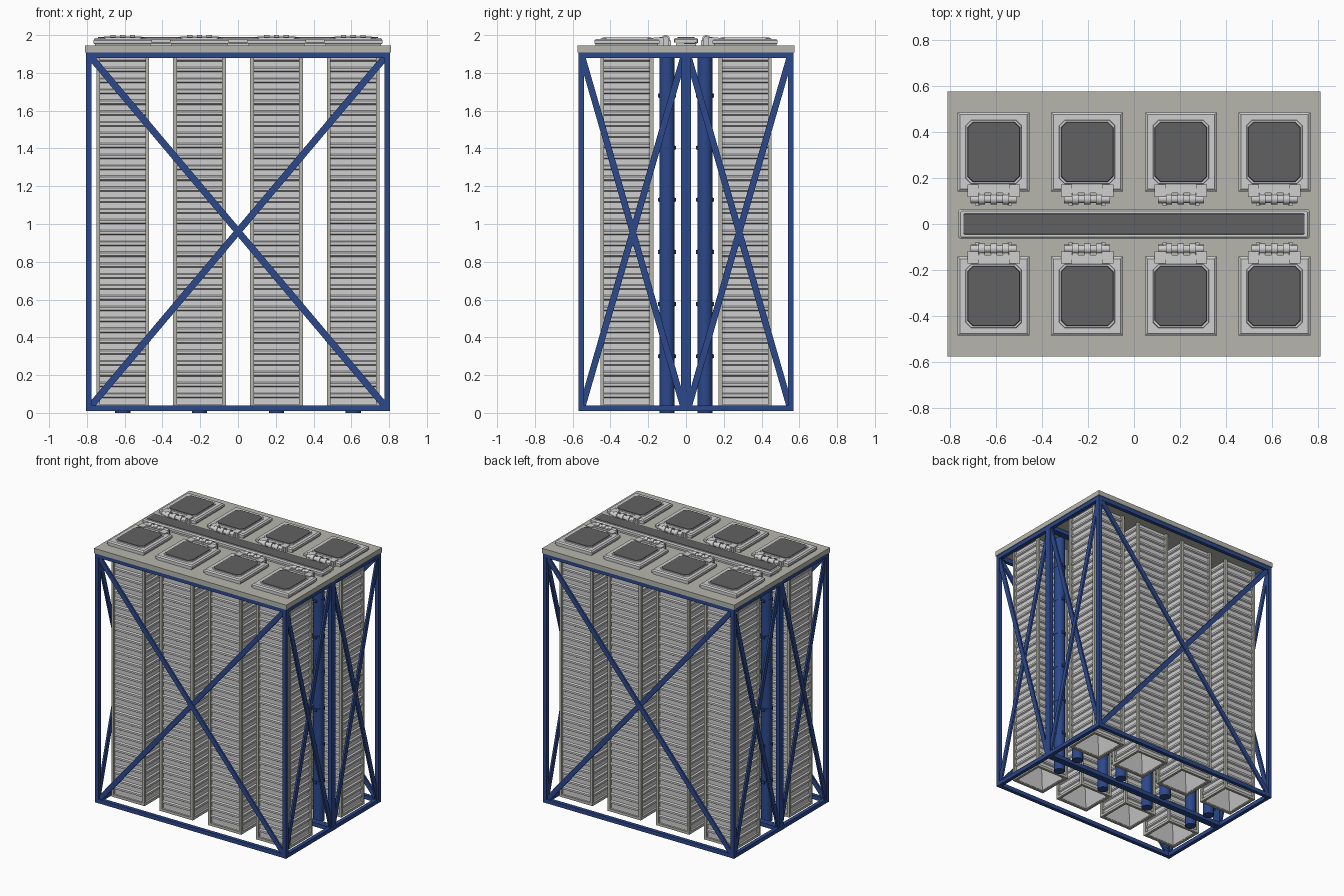
import bpy, bmesh, math
from mathutils import Vector, Matrix

if "Cube" in bpy.data.objects:
    bpy.data.objects.remove(bpy.data.objects["Cube"])


def material(name, rgb):
    m = bpy.data.materials.new(name)
    m.diffuse_color = (*rgb, 1)
    m.use_nodes = True
    m.node_tree.nodes["Principled BSDF"].inputs["Base Color"].default_value = m.diffuse_color
    return m


LIGHT = material("light grey", (0.62, 0.62, 0.62))
DECK = material("warm grey", (0.47, 0.47, 0.42))
DARK = material("dark grey", (0.12, 0.12, 0.12))
BLUE = material("frame blue", (0.025, 0.065, 0.26))


def finish(name, bm, mat, smooth=False):
    bmesh.ops.recalc_face_normals(bm, faces=bm.faces)
    me = bpy.data.meshes.new(name)
    bm.to_mesh(me)
    bm.free()
    me.materials.append(mat)
    ob = bpy.data.objects.new(name, me)
    bpy.context.collection.objects.link(ob)
    if smooth:
        bpy.context.view_layer.objects.active = ob
        ob.select_set(True)
        bpy.ops.object.shade_smooth_by_angle(angle=math.radians(40))
        ob.select_set(False)
    return ob


def add_box(bm, x0, x1, y0, y1, z0, z1):
    m = Matrix.Translation(((x0 + x1) / 2, (y0 + y1) / 2, (z0 + z1) / 2))
    bmesh.ops.create_cube(bm, size=1, matrix=m @ Matrix.Diagonal((x1 - x0, y1 - y0, z1 - z0, 1)))


def add_bar(bm, a, b, width, depth, normal):
    # straight bar from a to b, its thin side facing along normal
    a, b, n = Vector(a), Vector(b), Vector(normal)
    d = (b - a).normalized()
    s = n.cross(d)
    rot = Matrix((s, n, d)).transposed().to_4x4()
    size = Matrix.Diagonal((width, depth, (b - a).length, 1))
    bmesh.ops.create_cube(bm, size=1, matrix=Matrix.Translation((a + b) / 2) @ rot @ size)


def add_cyl(bm, centre, r, length, axis="Z", seg=20):
    rot = Matrix.Rotation(math.pi / 2, 4, "Y") if axis == "X" else Matrix.Identity(4)
    bmesh.ops.create_cone(bm, cap_ends=True, segments=seg, radius1=r, radius2=r, depth=length,
                          matrix=Matrix.Translation(centre) @ rot)


def add_loft(bm, cx, cy, rings, cap_top=True, cap_bottom=True):
    # rings: (half x, half y, corner cut, z) stacked into one skin
    loops = []
    for hx, hy, c, z in rings:
        pts = []
        for sx, sy in ((1, 1), (-1, 1), (-1, -1), (1, -1)):
            p = [(sx * hx, sy * (hy - c)), (sx * (hx - c), sy * hy)]
            pts += p if sx * sy > 0 else p[::-1]
        if c == 0:
            pts = pts[::2]
        loops.append([bm.verts.new((cx + x, cy + y, z)) for x, y in pts])
    for a, b in zip(loops, loops[1:]):
        for i in range(len(a)):
            j = (i + 1) % len(a)
            bm.faces.new((a[i], a[j], b[j], b[i]))
    if cap_bottom:
        bm.faces.new(loops[0][::-1])
    if cap_top:
        bm.faces.new(loops[-1])


XS = (-0.61, -0.204, 0.204, 0.61)
CELLS = [(x, s) for x in XS for s in (-1, 1)]
CY = 0.313

# deck plate
bm = bmesh.new()
add_box(bm, -0.81, 0.81, -0.575, 0.575, 1.908, 1.945)
finish("deck_plate", bm, DECK)

# blue outer frame: posts, rails, cross ties
bm = bmesh.new()
for sx in (-1, 1):
    for y in (-0.555, -0.013, 0.013, 0.555):
        h = 0.015 if abs(y) > 0.1 else 0.0125
        add_box(bm, sx * 0.79 - 0.015, sx * 0.79 + 0.015, y - h, y + h, 0.01, 1.908)
    for z in (0.025, 1.893):
        add_box(bm, sx * 0.79 - 0.014, sx * 0.79 + 0.014, -0.555, 0.555, z - 0.015, z + 0.015)
for y in (-0.555, -0.013, 0.013, 0.555):
    h = 0.014 if abs(y) > 0.1 else 0.0125
    for z in (0.025, 1.893):
        add_box(bm, -0.79, 0.79, y - h, y + h, z - 0.015, z + 0.015)
finish("outer_frame", bm, BLUE)

# diagonal braces: one cross on each long side, two on each end
bm = bmesh.new()
for s in (-1, 1):
    for d in (-1, 1):
        o = d * 0.003
        add_bar(bm, (-0.78 * d, s * 0.557 + o, 0.035), (0.78 * d, s * 0.557 + o, 1.885), 0.036, 0.014, (0, 1, 0))
        for t in (-1, 1):
            lo, hi = (0.013, 0.55) if d > 0 else (0.55, 0.013)
            add_bar(bm, (s * 0.79 + o, t * lo, 0.03), (s * 0.79 + o, t * hi, 1.885), 0.034, 0.014, (1, 0, 0))
finish("cross_braces", bm, BLUE)

# ribbed canister skins with open tapered bottoms
PITCH, N = 1.84 / 32, 32
for x, s in CELLS:
    bm = bmesh.new()
    rings = [(0.07, 0.07, 0, 0.17), (0.118, 0.118, 0, 0.032), (0.128, 0.128, 0, 0.032)]
    for i in range(N):
        z = 0.05 + i * PITCH
        rings += [(h, h, 0, z + f * PITCH) for h, f in
                  ((0.122, 0), (0.122, 0.5), (0.132, 0.6), (0.132, 0.85), (0.122, 0.97))]
    rings.append((0.122, 0.122, 0, 1.908))
    add_loft(bm, x, s * CY, rings)
    finish("canister", bm, LIGHT)
    # corner angles and lower collar
    bm = bmesh.new()
    for a in (-1, 1):
        for b in (-1, 1):
            px, py = x + a * 0.13, s * CY + b * 0.13
            add_box(bm, px - 0.01, px + 0.01, py - 0.01, py + 0.01, 0.025, 1.908)
        e = a * 0.13
        add_box(bm, x + e - 0.0095, x + e + 0.0095, s * CY - 0.13, s * CY + 0.13, 0.025, 0.045)
        add_box(bm, x - 0.13, x + 0.13, s * CY + e - 0.0095, s * CY + e + 0.0095, 0.025, 0.045)
    finish("canister_corner_angles", bm, DECK)

# blue vertical pipes with clamp collars
bm = bmesh.new()
for x, s in CELLS:
    add_cyl(bm, (x, s * 0.1, 0.954), 0.04, 1.908)
    for i in range(6):
        z = 0.3 + i * 0.276
        add_cyl(bm, (x, s * 0.1, z), 0.0425, 0.024)
        add_box(bm, x - 0.012, x + 0.012, s * 0.1 - 0.048, s * 0.1 + 0.048, z - 0.01, z + 0.01)
finish("vertical_pipes", bm, BLUE, True)

# hatches with dark inset panels and hinges
for x, s in CELLS:
    bm = bmesh.new()
    add_loft(bm, x, s * CY, [(0.148, 0.165, 0, 1.945), (0.148, 0.165, 0, 1.953),
                             (0.156, 0.172, 0, 1.956), (0.156, 0.172, 0, 1.972),
                             (0.146, 0.162, 0, 1.98), (0.122, 0.14, 0.022, 1.982)][:5])
    add_loft(bm, x, s * CY, [(0.124, 0.141, 0.024, 1.975), (0.12, 0.137, 0.024, 1.984)])
    finish("hatch_lid", bm, LIGHT)
    bm = bmesh.new()
    add_loft(bm, x, s * CY, [(0.116, 0.133, 0.024, 1.98), (0.112, 0.129, 0.024, 1.988)])
    finish("hatch_panel", bm, DARK)

    bm = bmesh.new()

    def block(x0, x1, y0, y1, z0, z1):
        add_box(bm, x + x0, x + x1, min(s * y0, s * y1), max(s * y0, s * y1), z0, z1)

    for a in (-1, 1):
        block(a * 0.09 - 0.024, a * 0.09 + 0.024, 0.118, 0.172, 1.945, 1.987)
        block(a * 0.086 - 0.013, a * 0.086 + 0.013, 0.09, 0.125, 1.945, 1.98)
    block(-0.08, 0.08, 0.135, 0.155, 1.95, 1.984)
    for k in (-0.052, 0, 0.052):
        block(k - 0.012, k + 0.012, 0.105, 0.14, 1.955, 1.99)
        add_cyl(bm, (x + k, s * 0.108, 1.977), 0.023, 0.028, "X", 16)
    add_cyl(bm, (x, s * 0.108, 1.977), 0.016, 0.2, "X", 16)
    for k in (-0.07, 0.07):
        block(k - 0.01, k + 0.01, 0.08, 0.11, 1.945, 1.972)
    finish("hatch_hinge", bm, LIGHT, True)

# long central vent cover
bm = bmesh.new()
add_loft(bm, 0, 0, [(0.75, 0.053, 0, 1.945), (0.75, 0.053, 0, 1.955), (0.762, 0.064, 0.006, 1.96),
                    (0.762, 0.064, 0.006, 1.978), (0.754, 0.056, 0.006, 1.986)])
finish("vent_cover", bm, LIGHT)
bm = bmesh.new()
add_loft(bm, 0, 0, [(0.742, 0.046, 0.005, 1.98), (0.74, 0.044, 0.005, 1.989)])
finish("vent_panel", bm, DARK)
